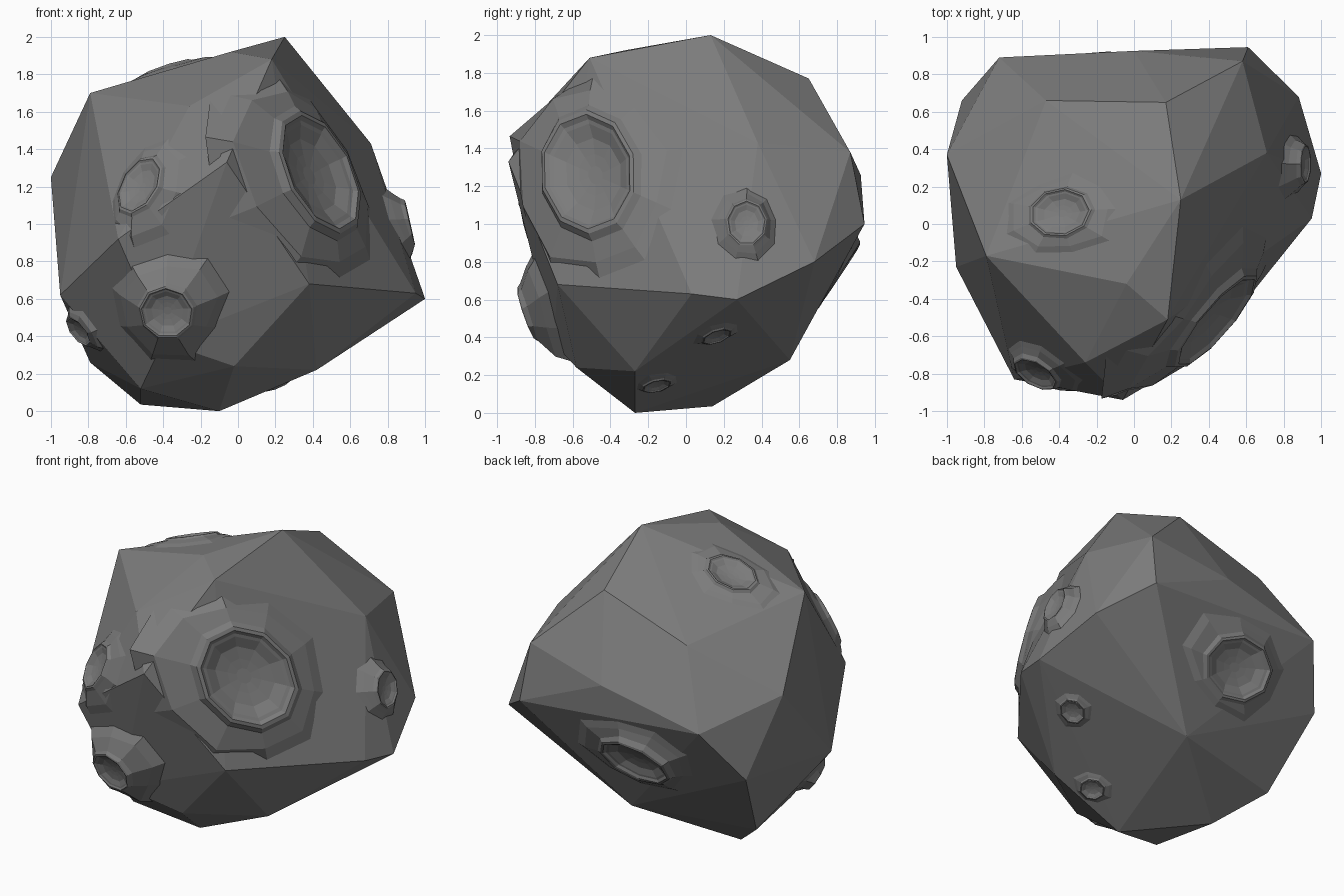
import bpy, bmesh, math, random
from mathutils import Vector
from mathutils.bvhtree import BVHTree

if "Cube" in bpy.data.objects:
    bpy.data.objects.remove(bpy.data.objects["Cube"])

random.seed(4)
stone = bpy.data.materials.new("dark_stone")
stone.diffuse_color = (.2, .2, .2, 1)
stone.use_nodes = True
stone.node_tree.nodes["Principled BSDF"].inputs["Base Color"].default_value = stone.diffuse_color

# Rock body: convex hull of corner points
corners = [
    (.25, .13, 2), (-.79, -.17, 1.70), (-.06, -.94, 1.33), (-.64, -.83, .92), (.18, -.51, 1.88),
    (-.26, -.74, 1.63), (-.04, -.32, 1.92), (-1, .37, 1.25), (-.95, -.23, .62), (.38, -.68, .68),
    (1, .27, .6), (.95, .03, .63), (.88, .68, .8), (.58, .87, 1.38), (.17, .65, 1.77),
    (-.47, .66, 1.56), (.71, .38, 1.43), (.61, .945, 1.0), (-.72, .89, 1.1), (0, .925, 1.26),
    (-.92, .66, .75), (-.1, -.27, 0), (-.52, .14, .035), (-.02, -.58, .24), (.42, -.27, .22),
    (.03, .55, .28), (-.52, -.4, .12), (-.4, -.7, .37), (-.79, .36, .26),
]
bm = bmesh.new()
for p in corners:
    bm.verts.new(p)
bmesh.ops.convex_hull(bm, input=bm.verts)
loose = [v for v in bm.verts if not v.link_faces]
bmesh.ops.delete(bm, geom=loose, context='VERTS')
bmesh.ops.recalc_face_normals(bm, faces=bm.faces)
tree = BVHTree.FromBMesh(bm)


def add_object(name, b):
    m = bpy.data.meshes.new(name)
    b.to_mesh(m)
    b.free()
    m.materials.append(stone)
    ob = bpy.data.objects.new(name, m)
    bpy.context.collection.objects.link(ob)
    return ob


rock = add_object("rock_body", bm)


def frame(point, radius, axis, tilt):
    """Centre, long axis, short axis and normal, averaged over the crater area."""
    c, n, _, _ = tree.find_nearest(Vector(point))
    for _ in range(2):
        u = n.orthogonal().normalized()
        w = n.cross(u)
        total = Vector()
        for i in range(12):
            a = i * math.tau / 12
            q = c + (u * math.cos(a) + w * math.sin(a)) * radius
            total += tree.find_nearest(q)[1]
        n = (total + n * 3).normalized()
    n = (n + Vector(tilt)).normalized()
    axis = Vector(axis)
    u = (axis - n * axis.dot(n)).normalized()
    return c, u, n.cross(u), n


def lathe(name, rings, closed=False):
    """Skin rings of points (outside to inside), capping the last ring."""
    b = bmesh.new()
    vs = [[b.verts.new(p) for p in ring] for ring in rings]
    k = len(vs[0])
    for r0, r1 in zip(vs, vs[1:]):
        for i in range(k):
            j = (i + 1) % k
            b.faces.new((r0[i], r0[j], r1[j], r1[i]))
    b.faces.new(vs[-1])
    if closed:
        b.faces.new(vs[0][::-1])
        bmesh.ops.recalc_face_normals(b, faces=b.faces)
    return add_object(name, b)


# Crater profile in rim radii: (radius, height, how far it follows the rock)
profile = [(1.75, -.04, 1), (1.42, .09, 1), (1.16, .16, .6), (1.06, .25, .2), (.98, .26, 0),
           (.91, .2, 0), (.84, .18, 0), (.62, .07, 0), (.36, .03, 0), (.16, .01, 0)]


def crater(name, point, R, sides=9, axis=(0, 0, 1), stretch=1.0, lift=0.0, apron=1.0, tilt=(0, 0, 0)):
    c, u, w, n = frame(point, R, axis, tilt)

    def spot(i, r):
        a = i * math.tau / sides
        return c + (u * math.cos(a) * stretch + w * math.sin(a) / stretch) * r * R

    wobble = [random.uniform(.85, 1.15) * apron for _ in range(sides)]
    rings = []
    for r, h, follow in profile:
        ring = []
        for i in range(sides):
            p = spot(i, r * (wobble[i] if r > 1.3 else 1))
            hit = tree.ray_cast(p + n * .6, -n)[0]
            ground = (hit - p).dot(n) if hit else -.1
            raised = lift * (0 if r > 1.6 else .5 if r > 1.3 else 1)
            ring.append(p + n * (h * R + raised + follow * max(ground, -.25)))
        rings.append(ring)
    lathe(name, rings)
    # hidden cutter opens the rock under the bowl
    cut = [[spot(i, r) + n * h * R for i in range(sides)] for r, h in ((.78, 1), (.78, .05), (.5, -.25))]
    cutter = lathe(name + "_cutter", cut, True)
    cutter.hide_render = True
    cutter.hide_viewport = True
    mod = rock.modifiers.new(name + "_opening", 'BOOLEAN')
    mod.operation = 'DIFFERENCE'
    mod.solver = 'EXACT'
    mod.object = cutter


crater("large_crater", (.46, -.54, 1.28), .31, 10, axis=(.5, .5, -.8), stretch=1.13, apron=1.15)
crater("front_upper_crater", (-.53, -.80, 1.21), .14, axis=(.4, 0, 1), stretch=1.15, apron=1.1)
crater("front_lower_crater", (-.37, -.83, .54), .14, lift=.07, apron=1.3)
crater("top_crater", (-.40, .07, 1.83), .145, axis=(1, 0, 0), stretch=1.15, apron=1.1)
crater("right_crater", (.93, .31, 1.02), .11, stretch=1.08, lift=.03, tilt=(.1, 0, -.1))
crater("back_crater", (-.18, .83, .73), .22, axis=(1, 0, 0), stretch=1.12, tilt=(.1, 0, -.15))
crater("lower_right_crater", (.65, .17, .38), .08, 8, axis=(1, .5, .6), stretch=1.1)
crater("bottom_crater", (.22, -.15, .12), .075, 8)
crater("left_crater", (-.87, -.19, .41), .09, 8, lift=.02, tilt=(0, -.3, 0))
